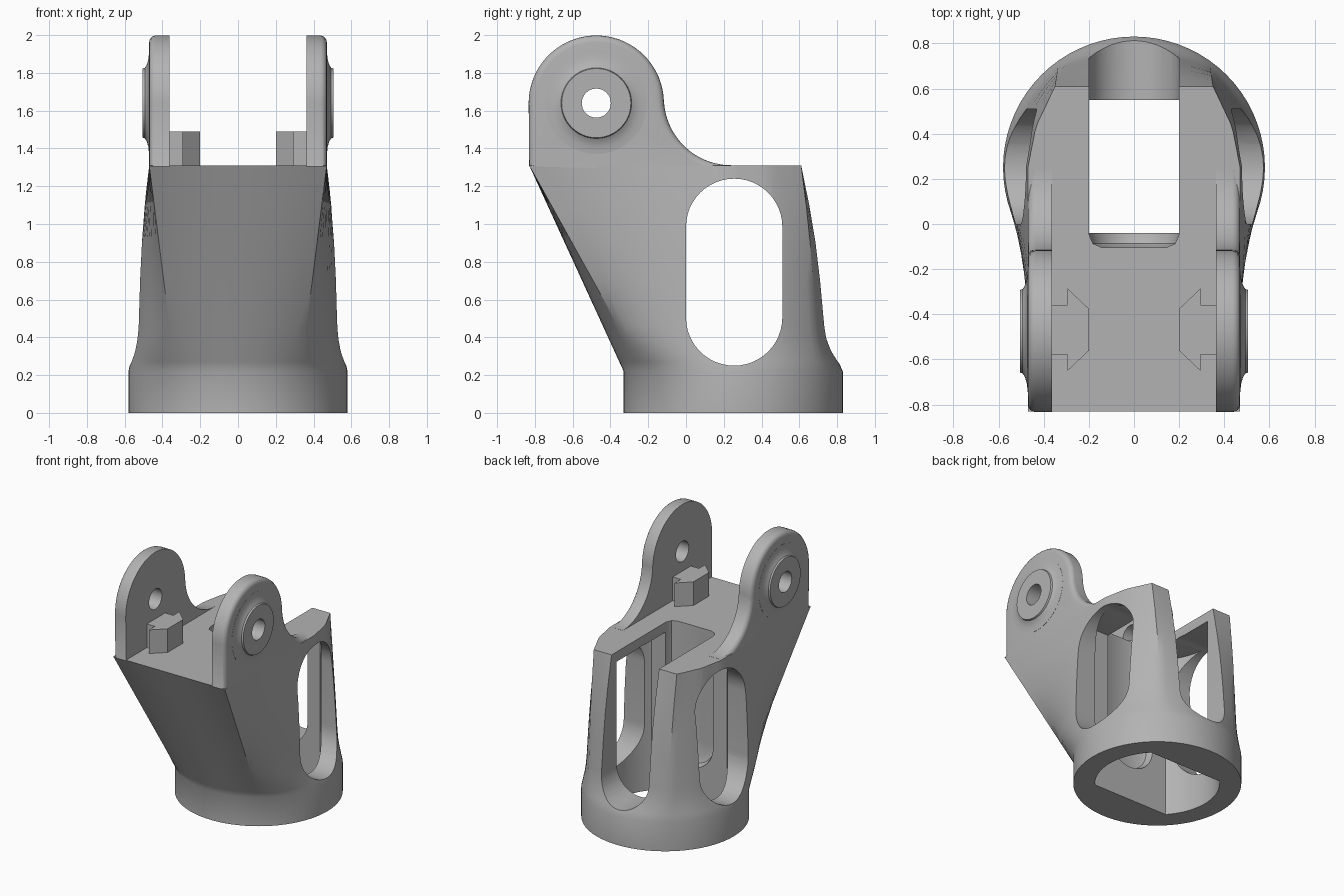
import bpy, bmesh, math
from mathutils import Vector

if "Cube" in bpy.data.objects:
    bpy.data.objects.remove(bpy.data.objects["Cube"], do_unlink=True)

grey = bpy.data.materials.new("machined grey")
grey.use_nodes = True
grey.diffuse_color = (0.45, 0.45, 0.45, 1)
grey.node_tree.nodes["Principled BSDF"].inputs["Base Color"].default_value = (0.45, 0.45, 0.45, 1)


def finish(name, bm):
    bmesh.ops.recalc_face_normals(bm, faces=bm.faces)
    mesh = bpy.data.meshes.new(name)
    bm.to_mesh(mesh)
    bm.free()
    mesh.materials.append(grey)
    ob = bpy.data.objects.new(name, mesh)
    bpy.context.collection.objects.link(ob)
    return ob


def bridge(name, loops):
    """Skin a stack of closed loops and cap both ends."""
    bm = bmesh.new()
    rings = [[bm.verts.new(p) for p in loop] for loop in loops]
    n = len(rings[0])
    for lo, hi in zip(rings, rings[1:]):
        for i in range(n):
            j = (i + 1) % n
            bm.faces.new((lo[i], lo[j], hi[j], hi[i]))
    bm.faces.new(rings[0][::-1])
    bm.faces.new(rings[-1])
    return finish(name, bm)


def prism(name, outline, axis, a, b):
    """Extrude a 2D outline along x, y or z."""
    place = {"x": lambda u, v, w: (w, u, v),
             "y": lambda u, v, w: (u, w, v),
             "z": lambda u, v, w: (u, v, w)}[axis]
    return bridge(name, [[place(u, v, w) for u, v in outline] for w in (a, b)])


def arc(cx, cy, r, start, end, steps=24):
    angles = [math.radians(start + (end - start) * i / steps) for i in range(steps + 1)]
    return [(cx + r * math.cos(a), cy + r * math.sin(a)) for a in angles]


def activate(ob):
    bpy.ops.object.select_all(action="DESELECT")
    ob.select_set(True)
    bpy.context.view_layer.objects.active = ob


def cut(ob, cutter):
    mod = ob.modifiers.new("cut", "BOOLEAN")
    mod.operation, mod.solver, mod.object = "DIFFERENCE", "EXACT", cutter
    activate(ob)
    bpy.ops.object.modifier_apply(modifier=mod.name)
    bpy.data.objects.remove(cutter, do_unlink=True)


def smooth(ob, angle=28):
    activate(ob)
    bpy.ops.object.shade_smooth_by_angle(angle=math.radians(angle))


def lookup(table, t):
    """Piecewise linear interpolation of scalar or vector keys."""
    for (a, p), (b, q) in zip(table, table[1:]):
        if t <= b:
            return p + (q - p) * ((t - a) / (b - a))
    return table[-1][1]


# Body: round collar blending into a flat-fronted top
CY, R, COLLAR, TOP = 0.25, 0.58, 0.22, 1.31
corner = 35
top_outline = [(0, Vector((0, -0.83))), (corner, Vector((0.47, -0.83))),
               (95, Vector((0.47, 0.25))), (118, Vector((0.435, 0.43))),
               (145, Vector((0.35, 0.61))), (180, Vector((0, 0.61)))]
flare = [(COLLAR, 0), (0.27, 0.1), (0.33, 0.21), (0.39, 0.29), (0.46, 0.34),
         (0.7, 0.46), (0.9, 0.59), (1.1, 0.77), (TOP, 1)]


def section(z):
    points = []
    t = max(0, (z - COLLAR) / (TOP - COLLAR))
    s = lookup(flare, max(z, COLLAR))
    for deg in range(0, 360, 5):
        side, d = (1, deg) if deg <= 180 else (-1, 360 - deg)
        a = math.radians(d)
        base = Vector((R * math.sin(a), CY - R * math.cos(a)))
        front = min(1, max(0, (75 - d) / (75 - corner)))
        p = base.lerp(lookup(top_outline, d), s + (t - s) * front)
        points.append((side * p.x, p.y, z))
    return points


body = bridge("body", [section(z) for z in [0] + [k for k, v in flare]])

# Inner cavity, open at the bottom, with flat front and back walls
dip = math.degrees(math.asin(0.29 / 0.43))
rise = math.degrees(math.asin(0.30 / 0.43))
cavity = arc(0, CY, 0.43, -dip, rise) + arc(0, CY, 0.43, 180 - rise, 180 + dip)
cut(body, prism("cavity_cutter", cavity, "z", -0.1, 1.235))

# Side windows
window = arc(0.255, 0.985, 0.255, 0, 180) + arc(0.255, 0.505, 0.255, 180, 360)
cut(body, prism("window_cutter", window, "x", -1, 1))

# Central slot, open to the top and the back, rounded at its foot and front
rows = []
for y, inset in ((-0.105, 0.06), (-0.087, 0.018), (-0.045, 0), (1, 0)):
    w = 0.2 - inset
    rows.append([(x, y, z) for x, z in arc(0, 0.46, w, 180, 360) + [(w, 1.5), (-w, 1.5)]])
cut(body, bridge("slot_cutter", rows))
smooth(body)

# Clevis ears with bosses and pin holes, and the arrow-shaped stops
PY, PZ, ER = -0.475, 1.64, 0.358
ear_outline = ([(-0.83, 1.305), (-0.83, TOP)] + arc(PY, PZ, ER, 180, 0, 40)
               + arc(0.24, 1.668, 0.357, 184, 270) + [(0.24, 1.305)])
boss_profile = [(0.27, 0.45), (0.27, 0.471), (0.235, 0.474), (0.205, 0.482),
                (0.187, 0.493), (0.183, 0.505)]
stop_half = [(0.37, 0.11), (0.295, 0.11), (0.295, 0.183), (0.2, 0.093)]
stop_outline = ([(x, -0.468 + y) for x, y in stop_half]
                + [(x, -0.468 - y) for x, y in reversed(stop_half)])

for label, side in (("left", 1), ("right", -1)):
    ear = prism(label + "_ear", ear_outline, "x", side * 0.363, side * 0.47)
    bm = bmesh.new()
    bm.from_mesh(ear.data)
    rim = [e for e in bm.edges
           if all(abs(v.co.x) > 0.46 for v in e.verts)
           and max(v.co.z for v in e.verts) > TOP + 0.001]
    bmesh.ops.bevel(bm, geom=rim, offset=0.035, segments=4, profile=0.5, affect="EDGES")
    bm.to_mesh(ear.data)
    bm.free()

    boss = bridge(label + "_boss", [[(side * x, y, z) for y, z in arc(PY, PZ, r, 0, 360, 48)[:-1]]
                                    for r, x in boss_profile])
    for part in (ear, boss):
        hole = arc(PY, PZ, 0.077, 0, 360, 32)[:-1]
        cut(part, prism("pin_cutter", hole, "x", -1, 1))
        smooth(part, 35)

    prism(label + "_stop", [(side * x, y) for x, y in stop_outline], "z", 1.3, 1.49)
